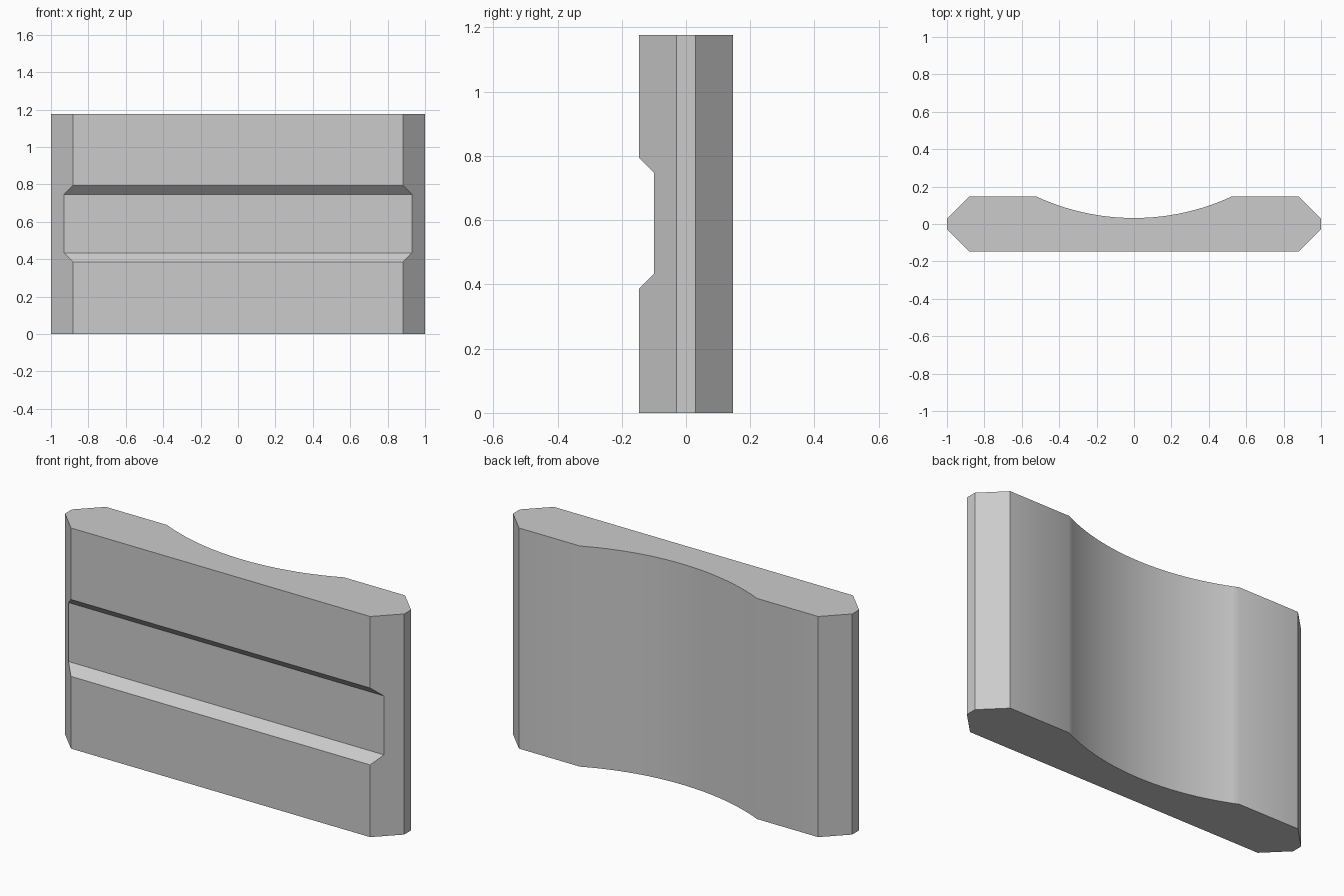
import bpy, bmesh, math

cube = bpy.data.objects.get("Cube")
if cube:
    bpy.data.objects.remove(cube)

HEIGHT, HALF_DEPTH, HALF_FLAT, EDGE = 1.176, 0.147, 0.882, 0.029
ARC_HALF, ARC_DEPTH, ARC_STEPS = 0.522, 0.115, 32
GROOVE = 0.048


def outline(inset):
    """Plan outline; the front corners slide back along the chamfers by inset."""
    front = HALF_FLAT + inset
    radius = (ARC_HALF ** 2 + ARC_DEPTH ** 2) / (2 * ARC_DEPTH)
    sweep = math.asin(ARC_HALF / radius)
    pts = [(-front, inset - HALF_DEPTH), (front, inset - HALF_DEPTH),
           (1, -EDGE), (1, EDGE), (HALF_FLAT, HALF_DEPTH)]
    for i in range(ARC_STEPS + 1):
        a = sweep * (1 - 2 * i / ARC_STEPS)
        y = HALF_DEPTH - ARC_DEPTH + radius * (1 - math.cos(a))
        pts.append((radius * math.sin(a), y))
    return pts + [(-HALF_FLAT, HALF_DEPTH), (-1, EDGE), (-1, -EDGE)]


# Panel body: stacked outlines, stepping inward to form the front groove
levels = [(0, 0), (0.385, 0), (0.385 + GROOVE, GROOVE),
          (0.795 - GROOVE, GROOVE), (0.795, 0), (HEIGHT, 0)]
bm = bmesh.new()
rings = [[bm.verts.new((x, y, z)) for x, y in outline(d)] for z, d in levels]
count = len(rings[0])
for low, high in zip(rings, rings[1:]):
    for i in range(count):
        j = (i + 1) % count
        bm.faces.new((low[i], low[j], high[j], high[i]))
bm.faces.new(rings[0][::-1])
bm.faces.new(rings[-1])
bmesh.ops.recalc_face_normals(bm, faces=bm.faces)
mesh = bpy.data.meshes.new("grooved_panel")
bm.to_mesh(mesh)
bm.free()
panel = bpy.data.objects.new("grooved_panel", mesh)
bpy.context.collection.objects.link(panel)

# Plain grey finish
grey = bpy.data.materials.new("plain_grey")
grey.use_nodes = True
colour = (0.6, 0.6, 0.6, 1)
grey.diffuse_color = colour
grey.node_tree.nodes["Principled BSDF"].inputs["Base Color"].default_value = colour
mesh.materials.append(grey)

# Smooth the hollow back, keep the bevels crisp
bpy.context.view_layer.objects.active = panel
panel.select_set(True)
bpy.ops.object.shade_smooth_by_angle(angle=math.radians(30))
